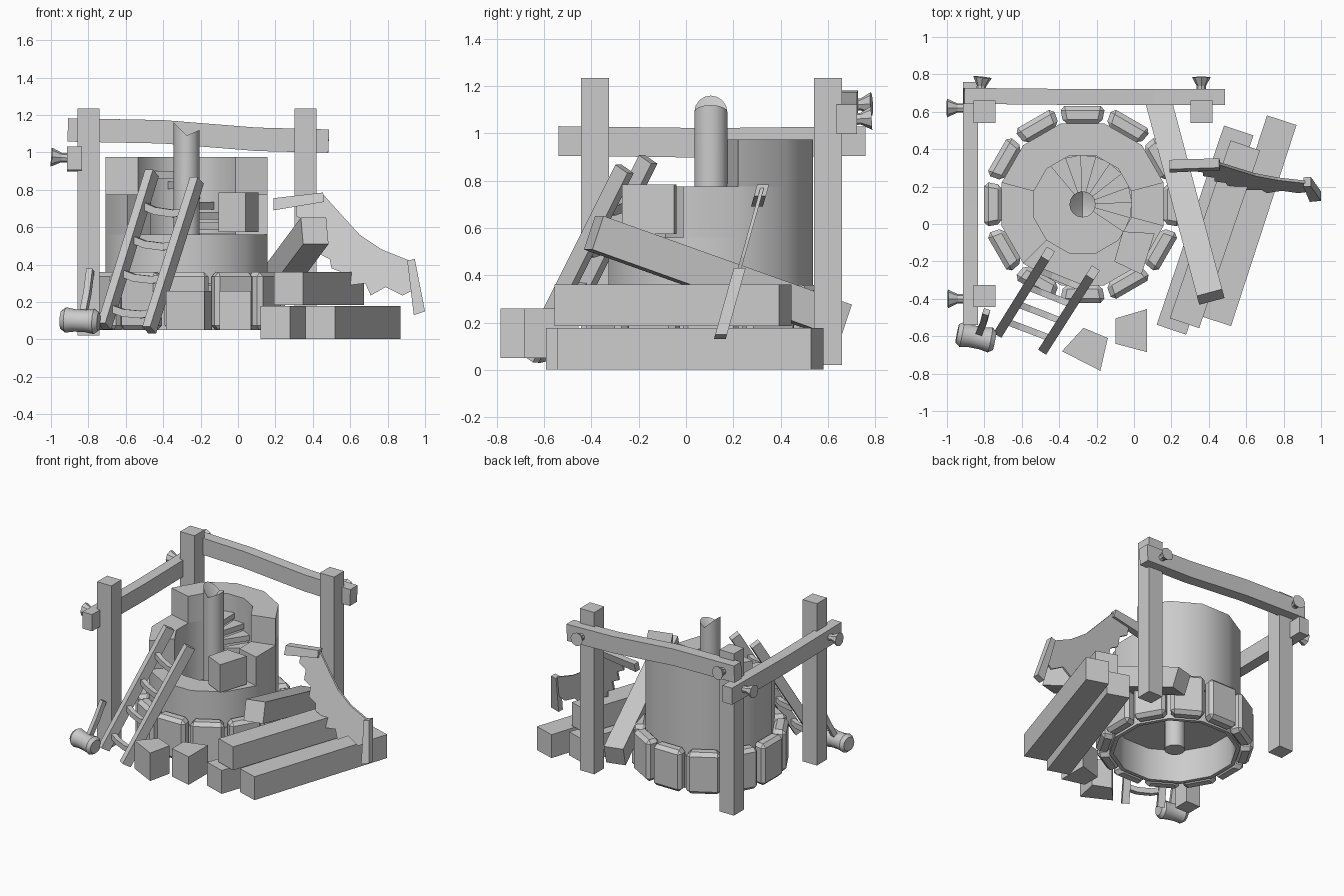
import bpy, bmesh, math
from mathutils import Vector

cube = bpy.data.objects.get("Cube")
if cube:
    bpy.data.objects.remove(cube, do_unlink=True)

GREY = (0.6, 0.6, 0.6, 1)
grey = bpy.data.materials.new("plain_grey")
grey.use_nodes = True
grey.diffuse_color = GREY
grey.node_tree.nodes["Principled BSDF"].inputs["Base Color"].default_value = GREY

CX, CY = -0.275, 0.105  # tower axis


def build(name, verts, faces, smooth=False, bevel=0):
    bm = bmesh.new()
    vs = [bm.verts.new(v) for v in verts]
    for f in faces:
        bm.faces.new([vs[i] for i in f])
    bmesh.ops.recalc_face_normals(bm, faces=bm.faces)
    me = bpy.data.meshes.new(name)
    bm.to_mesh(me)
    bm.free()
    me.materials.append(grey)
    ob = bpy.data.objects.new(name, me)
    bpy.context.collection.objects.link(ob)
    if smooth:
        bpy.ops.object.select_all(action='DESELECT')
        ob.select_set(True)
        bpy.context.view_layer.objects.active = ob
        bpy.ops.object.shade_smooth_by_angle(angle=math.radians(40))
    if bevel:
        mod = ob.modifiers.new("bevel", 'BEVEL')
        mod.width, mod.segments = bevel, 1
    return ob


def loft(name, rings, closed=False, **kw):
    """Skin equal-length rings of points; cap the ends unless closed."""
    n, m = len(rings[0]), len(rings)
    faces = []
    for i in range(m if closed else m - 1):
        a, b = i * n, (i + 1) % m * n
        faces += [(a + j, a + (j + 1) % n, b + (j + 1) % n, b + j) for j in range(n)]
    if not closed:
        faces += [tuple(range(n)), tuple(range((m - 1) * n, m * n))]
    return build(name, [p for r in rings for p in r], faces, **kw)


def prism(name, pts, z0, z1, **kw):
    return loft(name, [[(x, y, z) for x, y in pts] for z in (z0, z1)], **kw)


def axes(d):
    side = d.cross(Vector((0, 0, 1)))
    side = side.normalized() if side.length > 1e-4 else Vector((1, 0, 0))
    return side, side.cross(d).normalized()


def beam(name, path, w, h):
    """Rectangular bar along a path of points."""
    path = [Vector(p) for p in path]
    s, u = axes((path[-1] - path[0]).normalized())
    return loft(name, [[p + s * w / 2 * i + u * h / 2 * j
                        for i, j in ((-1, -1), (1, -1), (1, 1), (-1, 1))] for p in path])


def turned(name, a, b, profile, n=8, **kw):
    """Round part from a to b; profile holds (fraction, radius)."""
    a, b = Vector(a), Vector(b)
    s, u = axes((b - a).normalized())
    ang = [2 * math.pi * k / n for k in range(n)]
    return loft(name, [[a.lerp(b, t) + (s * math.cos(q) + u * math.sin(q)) * r
                        for q in ang] for t, r in profile], **kw)


def polar(r, deg):
    q = math.radians(deg)
    return CX + r * math.cos(q), CY + r * math.sin(q)


def arc(name, a0, a1, r0, r1, z0, z1):
    full = a1 - a0 == 360
    rings = []
    for deg in range(a0, a1 + (0 if full else 1), 30):
        (ix, iy), (ox, oy) = polar(r0, deg), polar(r1, deg)
        rings.append([(ix, iy, z0), (ox, oy, z0), (ox, oy, z1), (ix, iy, z1)])
    return loft(name, rings, closed=full, smooth=True)


# Ruined tower: hollow foot, floor and walls stepping up towards the back
arc("tower_foot", 15, 375, 0.42, 0.448, 0.05, 0.29)
prism("tower_floor", [polar(0.44, 15 + 30 * k) for k in range(12)], 0.29, 0.33)
arc("tower_wall_low", 15, 375, 0.27, 0.448, 0.3, 0.56)
arc("tower_wall_middle", -15, 225, 0.27, 0.448, 0.56, 0.775)
arc("tower_wall_high", 15, 165, 0.27, 0.448, 0.775, 0.975)

# Ring of chamfered foundation stones
for k in range(12):
    c = 30 * k
    pts = [polar(0.44, c - 13.5), polar(0.541, c - 13), polar(0.541, c + 13), polar(0.44, c + 13.5)]
    prism(f"foundation_stone_{k}", pts, 0.05, 0.36, bevel=0.025)

# Central pole with a splintered top
N = 16
rim = []
for k in range(N):
    x, y = polar(0.07, 360 * k / N)
    dx = (x - CX) / 0.07
    rim.append((x, y, 1.09 + (0.03 * dx if dx > 0 else -0.07 * dx)))
pole = [(x, y, 0.06) for x, y, z in rim] + rim + [(CX, CY, 1.06)]
sides = [(k, (k + 1) % N, N + (k + 1) % N, N + k) for k in range(N)]
top = [(N + k, N + (k + 1) % N, 2 * N) for k in range(N)]
build("central_pole", pole, sides + top + [tuple(range(N))], smooth=True)

# Spiral steps descending clockwise
for k in range(9):
    a, z = 130 - 18 * k, 0.86 - 0.055 * k
    pts = [polar(0.05, a), polar(0.265, a), polar(0.265, a - 20), polar(0.05, a - 20)]
    prism(f"spiral_step_{k}", pts, z, z + 0.04)

# Loose stone blocks
prism("fallen_block_ledge", [(-0.06, -0.04), (0.11, -0.05), (0.04, -0.27), (-0.105, -0.2)], 0.575, 0.785)
prism("fallen_block_left", [(-0.385, -0.68), (-0.27, -0.555), (-0.14, -0.61), (-0.18, -0.785)], 0.05, 0.26)
prism("fallen_block_right", [(-0.1, -0.505), (0.07, -0.455), (0.07, -0.685), (-0.1, -0.64)], 0.05, 0.26)

# Scaffold posts, rails and pegs
for name, x, y in (("front_left", -0.8, -0.385), ("back_left", -0.8, 0.6), ("back_right", 0.36, 0.6)):
    beam("post_" + name, [(x, y, 0.02), (x, y, 1.235)], 0.118, 0.118)
beam("back_rail", [(-0.91, 0.685, 1.12), (-0.4, 0.68, 1.11), (0.1, 0.68, 1.07), (0.485, 0.68, 1.06)], 0.085, 0.125)
beam("side_rail", [(-0.875, -0.54, 0.968), (-0.875, 0.1, 0.96), (-0.875, 0.76, 0.968)], 0.08, 0.125)
PEG = ((0, 0.025), (0.45, 0.025), (1, 0.05))
for k, (a, b) in enumerate((((-0.82, 0.7, 1.12), (-0.81, 0.785, 1.125)),
                            ((0.36, 0.7, 1.06), (0.36, 0.785, 1.065)),
                            ((-0.9, 0.62, 0.97), (-1.0, 0.62, 0.975)),
                            ((-0.9, -0.4, 0.97), (-0.995, -0.4, 0.975)))):
    turned(f"peg_{k}", a, b, PEG)

# Stacked timber
for name, a, b in (("outer", (0.44, -0.52, 0.09), (0.79, 0.555, 0.09)),
                   ("inner", (0.2, -0.565, 0.09), (0.56, 0.5, 0.09)),
                   ("upper", (0.27, -0.53, 0.273), (0.595, 0.42, 0.273))):
    beam("timber_" + name, [a, b], 0.166, 0.176)
beam("timber_leaning", [(0.41, -0.39, 0.58), (0.13, 0.66, 0.205)], 0.14, 0.15)

# Ladder with sagging rungs
foot_l, head_l = Vector((-0.715, -0.57, 0.07)), Vector((-0.46, -0.16, 0.89))
foot_r, head_r = Vector((-0.475, -0.66, 0.05)), Vector((-0.22, -0.26, 0.85))
beam("ladder_rail_left", [foot_l, head_l], 0.05, 0.07)
beam("ladder_rail_right", [foot_r, head_r], 0.05, 0.07)
for k, t in enumerate((0.12, 0.35, 0.57, 0.79)):
    a, b = foot_l.lerp(head_l, t), foot_r.lerp(head_r, t)
    sag = Vector((0, 0, -0.02))
    beam(f"ladder_rung_{k}", [a, a.lerp(b, 0.3) + sag, a.lerp(b, 0.7) + sag, b], 0.035, 0.04)

# Mallet
turned("mallet_head", (-0.945, -0.585, 0.105), (-0.745, -0.625, 0.095),
       ((0, 0.05), (0.12, 0.068), (0.35, 0.06), (0.65, 0.06), (0.88, 0.068), (1, 0.05)), n=12, smooth=True)
beam("mallet_handle", [(-0.835, -0.6, 0.1), (-0.805, -0.53, 0.25), (-0.79, -0.47, 0.37)], 0.035, 0.035)


# Leaning two-handed saw
def saw_part(name, pts, t):
    return loft(name, [[(x, 0.325 - 0.28 * (0.78 - z) + d, z) for x, z in pts] for d in (-t / 2, t / 2)])


blade_back = [(0.92, 0.42), (0.77, 0.48), (0.65, 0.56), (0.55, 0.67), (0.46, 0.77), (0.31, 0.72)]
teeth = [(0.31, 0.66), (0.37, 0.63), (0.37, 0.56), (0.43, 0.53), (0.43, 0.46), (0.49, 0.43),
         (0.5, 0.38), (0.58, 0.35), (0.6, 0.29), (0.68, 0.3), (0.71, 0.235), (0.79, 0.28),
         (0.88, 0.235), (0.93, 0.26)]
saw_part("saw_blade", blade_back + teeth, 0.015)
saw_part("saw_handle_upper", [(0.19, 0.755), (0.455, 0.785), (0.46, 0.735), (0.19, 0.69)], 0.05)
saw_part("saw_handle_lower", [(0.905, 0.42), (0.945, 0.43), (1.0, 0.15), (0.94, 0.13)], 0.05)
